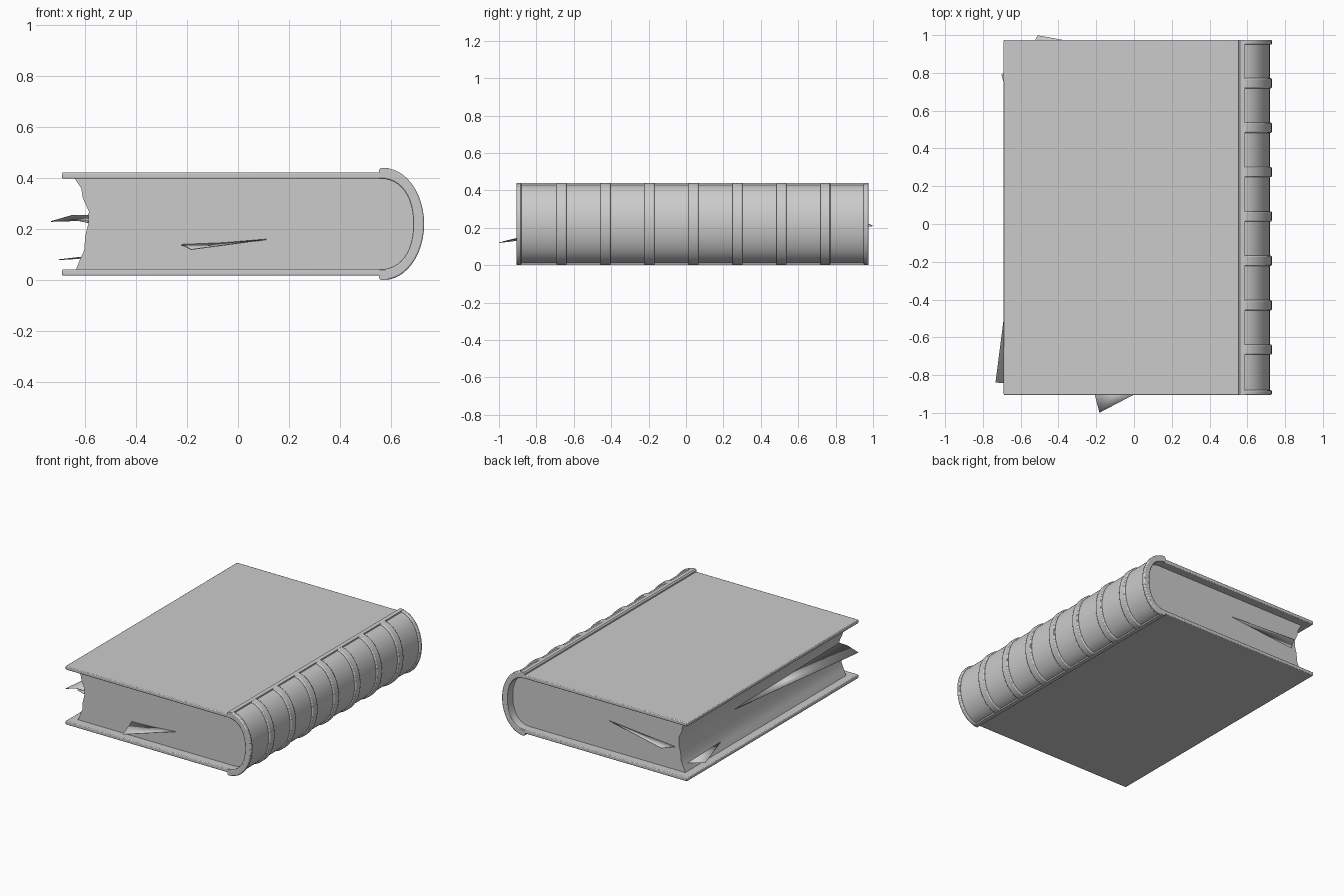
import bpy, bmesh, math

if "Cube" in bpy.data.objects:
    bpy.data.objects.remove(bpy.data.objects["Cube"])

Y0, Y1 = -0.905, 0.975      # ends of the binding
P0, P1 = -0.845, 0.915      # ends of the page block
ZC = 0.22                   # mid height


def finish(name, bm, bevel=0.0, smooth=30):
    bmesh.ops.recalc_face_normals(bm, faces=bm.faces)
    me = bpy.data.meshes.new(name)
    bm.to_mesh(me)
    bm.free()
    ob = bpy.data.objects.new(name, me)
    bpy.context.collection.objects.link(ob)
    if bevel:
        mod = ob.modifiers.new("bevel", 'BEVEL')
        mod.width, mod.segments = bevel, 2
        mod.limit_method, mod.angle_limit = 'ANGLE', math.radians(50)
    bpy.ops.object.select_all(action='DESELECT')
    ob.select_set(True)
    bpy.context.view_layer.objects.active = ob
    bpy.ops.object.shade_smooth_by_angle(angle=math.radians(smooth))
    return ob


def extrude(name, profile, y0, y1, bevel=0.0):
    """Extrude a closed xz outline along y."""
    bm = bmesh.new()
    face = bm.faces.new([bm.verts.new((x, y0, z)) for x, z in profile])
    ret = bmesh.ops.extrude_face_region(bm, geom=[face])
    verts = [v for v in ret["geom"] if isinstance(v, bmesh.types.BMVert)]
    bmesh.ops.translate(bm, verts=verts, vec=(0, y1 - y0, 0))
    return finish(name, bm, bevel)


def arc(cx, a, b, t0=90, t1=-90, n=24, p=2.0):
    """Rounded back of the book as a (super)ellipse arc."""
    pts = []
    for i in range(n + 1):
        t = math.radians(t0 + (t1 - t0) * i / n)
        c, s = math.cos(t), math.sin(t)
        pts.append((cx + a * max(c, 0) ** (2 / p),
                    ZC + b * math.copysign(abs(s) ** (2 / p), s)))
    return pts


inner = arc(0.555, 0.132, 0.1775, p=2.25)

# Cover boards
for name, z in (("bottom_cover", ZC - 0.2025), ("top_cover", ZC + 0.1775)):
    extrude(name, [(-0.69, z), (0.565, z), (0.565, z + 0.025), (-0.69, z + 0.025)],
            Y0, Y1, 0.005)

# Page block with hollow fore edge
fore = [(-0.635, 0.0425), (-0.62, 0.08), (-0.602, 0.12), (-0.60, 0.17), (-0.587, 0.22),
        (-0.585, 0.27), (-0.608, 0.32), (-0.615, 0.36), (-0.64, 0.3975)]
extrude("page_block", fore + inner, P0, P1)

# Spine shell, forming the sunken panels
extrude("spine_shell", arc(0.57, 0.149, 0.211) + inner[::-1], Y0 + 0.002, Y1 - 0.002)

# Raised bands and end caps across the spine
band = arc(0.57, 0.16, 0.22) + arc(0.565, 0.14, 0.195)[::-1]
for i in range(7):
    y = 0.745 - i * 0.235
    extrude(f"spine_band_{i + 1}", band, y - 0.027, y + 0.027, 0.006)
cap = arc(0.57, 0.16, 0.22) + inner[::-1]
extrude("spine_end_front", cap, Y0, Y0 + 0.025, 0.006)
extrude("spine_end_back", cap, Y1 - 0.025, Y1, 0.006)

# Hinge rails along both edges of the spine
for name, s in (("hinge_rail_top", 1), ("hinge_rail_bottom", -1)):
    rail = [(0.552, 0.18), (0.552, 0.212), (0.56, 0.22), (0.577, 0.2197),
            (0.588, 0.2186), (0.59, 0.18)]
    extrude(name, [(x, ZC + s * z) for x, z in rail], Y0, Y1)


def sheet(name, points):
    """Thin loose page made from a fan around the first point."""
    bm = bmesh.new()
    v = [bm.verts.new(p) for p in points]
    for a, b in zip(v[1:], v[2:]):
        bm.faces.new((v[0], a, b))
    ob = finish(name, bm, smooth=20)
    mod = ob.modifiers.new("thickness", 'SOLIDIFY')
    mod.thickness, mod.offset = 0.003, 0


# Loose pages sticking out of the block
sheet("loose_page_front", [(-0.183, -0.999, 0.12), (-0.225, P0 + 0.01, 0.14),
                           (-0.05, P0 + 0.01, 0.147), (0.13, P0 + 0.01, 0.162)])
sheet("loose_page_back", [(-0.51, 0.999, 0.21), (-0.56, P1 - 0.01, 0.2),
                          (-0.3, P1 - 0.01, 0.222), (0.0, P1 - 0.01, 0.25)])
sheet("loose_page_side", [(-0.57, 0.43, 0.235), (-0.733, -0.84, 0.23),
                          (-0.65, -0.842, 0.254), (-0.57, -0.845, 0.255)])
sheet("loose_page_side_fold", [(-0.57, 0.43, 0.23), (-0.65, -0.83, 0.238),
                               (-0.57, -0.835, 0.222)])
sheet("loose_page_low", [(-0.702, 0.79, 0.08), (-0.6, 0.88, 0.086), (-0.6, 0.45, 0.092)])
